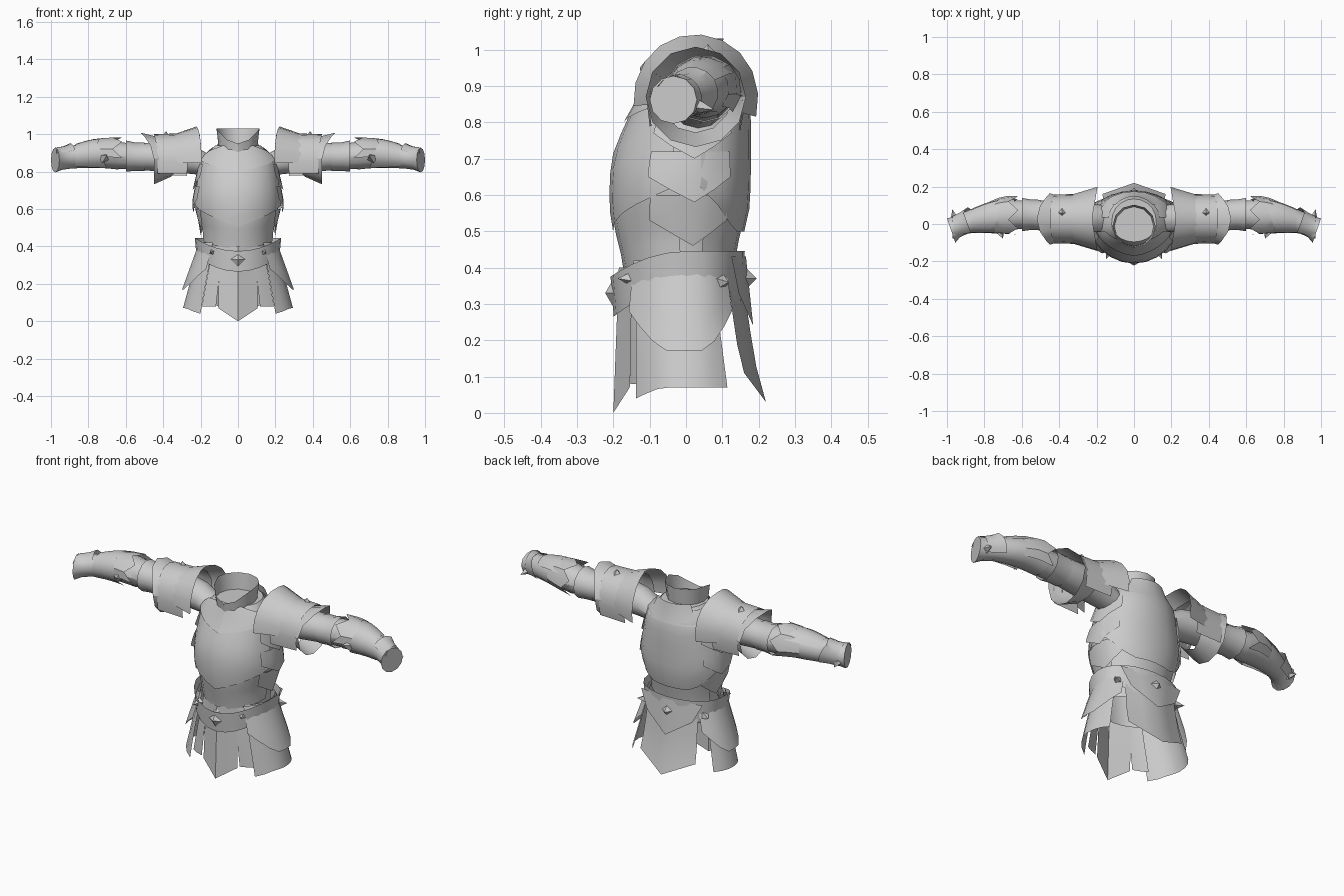
import bpy, bmesh
from math import sin, cos, pi, radians
from mathutils import Vector

cube = bpy.data.objects.get("Cube")
if cube:
    bpy.data.objects.remove(cube)

steel = bpy.data.materials.new("grey steel")
steel.use_nodes = True
GREY = (0.6, 0.6, 0.6, 1)
steel.diffuse_color = GREY
steel.node_tree.nodes["Principled BSDF"].inputs["Base Color"].default_value = GREY


def finish(name, bm, mirror, angle=32):
    bmesh.ops.recalc_face_normals(bm, faces=bm.faces)
    mesh = bpy.data.meshes.new(name)
    bm.to_mesh(mesh)
    bm.free()
    ob = bpy.data.objects.new(name, mesh)
    bpy.context.collection.objects.link(ob)
    mesh.materials.append(steel)
    bpy.ops.object.select_all(action='DESELECT')
    ob.select_set(True)
    bpy.context.view_layer.objects.active = ob
    bpy.ops.object.shade_smooth_by_angle(angle=radians(angle))
    if mirror:
        mod = ob.modifiers.new("Mirror", 'MIRROR')
        mod.use_mirror_merge = False


def sheet(name, point, nu, nv, wrap=False, mirror=False, cap=False):
    """Surface from point(u, v), u around and v along."""
    bm = bmesh.new()
    cols = nu if wrap else nu + 1
    rows = [[bm.verts.new(point(i / nu, j / nv)) for i in range(cols)]
            for j in range(nv + 1)]
    for j in range(nv):
        for i in range(nu):
            k = (i + 1) % cols
            bm.faces.new((rows[j][i], rows[j][k], rows[j + 1][k], rows[j + 1][i]))
    if cap:
        bm.faces.new(rows[-1])
    finish(name, bm, mirror)


def mix(a, b, t):
    return a + (b - a) * t


def look(table, t):
    """Linear lookup in rows of (key, values...)."""
    if t <= table[0][0]:
        return table[0][1:]
    for lo, hi in zip(table, table[1:]):
        if t <= hi[0]:
            f = (t - lo[0]) / (hi[0] - lo[0])
            return [mix(a, b, f) for a, b in zip(lo[1:], hi[1:])]
    return table[-1][1:]


# height, half width, front depth, back depth
BODY = [(.30, .175, .16, .12), (.42, .185, .175, .135), (.5, .19, .195, .15),
        (.55, .21, .203, .163), (.62, .228, .205, .168), (.7, .222, .2, .17),
        (.8, .205, .162, .172), (.87, .198, .125, .165), (.94, .125, .1, .14)]
SKIRT = [(.05, .3, .185, .2), (.25, .245, .185, .155), (.44, .19, .175, .135)]


def around(table, deg, z, grow=1.0):
    """Point on an oval section; zero degrees is the front, 90 the left."""
    rx, front, back = look(table, z)
    a = radians(deg)
    c = cos(a)
    y = -c * front if c > 0 else back * abs(c) ** .85
    return Vector((rx * sin(a) * grow, y * grow, z))


def plate(name, table, d0, d1, top, bottom, grow, nu=8, nv=4, mirror=False, flare=0):
    """Curved plate over a range of angles with shaped top and bottom edges."""
    def point(u, v):
        d = mix(d0, d1, u)
        return around(table, d, mix(bottom(u), top(u), v), grow + flare * (1 - v))
    sheet(name, point, nu, nv, mirror=mirror)


def peak(u):
    return 1 - abs(2 * u - 1)


# Torso
sheet("torso", lambda u, v: around(BODY, 360 * u, mix(.3, .94, v), .96), 20, 14,
      True, cap=True)
plate("breast_plate", BODY, -80, 80, lambda u: .87 - .05 * peak(u),
      lambda u: .62 - .12 * peak(u), 1.03, 10, 6)
plate("belly_plate", BODY, -85, 85, lambda u: .6, lambda u: .43 - .05 * peak(u), 1.0, 10, 4)
plate("back_plate", BODY, 100, 260, lambda u: .93,
      lambda u: .62 - .12 * min(1, 2 * peak(u)), 1.03, 10, 7, flare=.04)
plate("lower_back_plate", BODY, 105, 255, lambda u: .6, lambda u: .42, 1.0, 8, 3)
for i, (top, low, grow) in enumerate([(.84, .7, 1.06), (.72, .58, 1.06), (.6, .46, 1.03)]):
    plate(f"side_plate_{i + 1}", BODY, 62, 128, lambda u: top,
          lambda u: low + .07 - .07 * peak(u), grow, 4, 2, True, .04)

# Collar and neck lapels
def collar_point(u, v):
    a = 2 * pi * u
    front = max(0, cos(a))
    r = mix(.1, .115, v)
    return (r * sin(a), -.012 - r * cos(a),
            mix(.9 - .05 * front, 1.03 - .08 * front ** 2, v))
sheet("collar", collar_point, 12, 2, True)
plate("lapel", BODY, 0, 72, lambda u: .91 + .03 * peak(u), lambda u: .8 + .06 * u,
      1.06, 6, 2, True)
plate("nape_plate", BODY, 130, 230, lambda u: .965, lambda u: .86, 1.05, 6, 2)

# Belt: dips to a point in front and at the back
def belt_point(u, v):
    d = 360 * u
    f, b = max(0, cos(radians(d))) ** 2, max(0, -cos(radians(d))) ** 3
    z = mix(.345 - .08 * f - .06 * b, .445 - .07 * f, v)
    p = around(SKIRT, d, .42, 1.13 + .05 * v)
    return (p.x, p.y, z)
sheet("belt", belt_point, 24, 1, True)

# Skirt panels
def front_panel(u, v):
    s = 2 * u - 1
    return (s * mix(.105, .1, v), -.2 + .045 * abs(s) + .015 * v,
            mix(.07 * abs(s), .4, v))
sheet("front_panel", front_panel, 4, 3)

def back_panel(u, v):
    s = 2 * u - 1
    return (s * mix(.17, .15, v), mix(.22 - .06 * abs(s), .15 - .04 * abs(s), v ** .7),
            mix(.03 + .08 * abs(s), .42, v))
sheet("back_panel", back_panel, 4, 4)

def back_tasset(u, v):
    s = 2 * u - 1
    return (s * mix(.14, .19, v), mix(.185, .165, v) - .04 * abs(s),
            mix(.24 + .09 * abs(s), .43, v))
sheet("back_tasset", back_tasset, 4, 2)
plate("side_panel", SKIRT, 42, 122, lambda u: .42, lambda u: .04 + .03 * min(1, 3 * u),
      1.0, 7, 4, True)
plate("side_tasset", SKIRT, 40, 135, lambda u: .42,
      lambda u: .28 - .11 * min(1, 1.5 * peak(u)), 1.07, 8, 3, True, .05)
plate("front_gap_panel", SKIRT, 26, 46, lambda u: .4, lambda u: .08, .92, 2, 2, True)

# Arms: x, centre y, centre z, radius y, radius z
ARM = [(.15, .03, .83, .07, .06), (.24, .033, .865, .08, .08), (.3, .035, .875, .085, .085),
       (.45, .045, .88, .085, .08),
       (.55, .05, .88, .075, .07), (.63, .05, .885, .08, .075), (.72, .045, .895, .085, .075),
       (.8, .035, .89, .075, .07), (.88, .015, .88, .062, .062), (.94, -.01, .868, .056, .056),
       (1.0, -.035, .862, .065, .066)]


def arm_at(x, deg, grow=1.0):
    """Zero degrees is the top of the arm, 90 its back."""
    cy, cz, ry, rz = look(ARM, x)
    a = radians(deg)
    return Vector((x, cy + ry * grow * sin(a), cz + rz * grow * cos(a)))


def sleeve(name, x0, x1, g0, g1, n, d0=0, d1=360, shape=lambda u: 0, tilt=0):
    """Armour wrapped on the arm; shape shifts the inner edge, tilt angles a closed end."""
    def point(u, v):
        d = mix(d0, d1, u)
        p = arm_at(mix(x0, x1, v), d, mix(g0, g1, v))
        p.x += shape(u) * (1 - v) - tilt * v ** 6 * (1 - sin(radians(d))) / 2
        return p
    closed = d1 - d0 == 360
    sheet(name, point, 12 if closed else 8, n, closed, True, tilt > 0)

sleeve("upper_arm", .15, .66, .97, .97, 6)
sleeve("forearm", .64, 1, 1, 1, 7, tilt=.045)
sleeve("upper_arm_band", .5, .6, 1.02, 1.14, 2)
sleeve("elbow_guard", .67, .78, 1.28, 1.03, 2, -100, 130, lambda u: -.05 * abs(cos(4 * pi * u)))
sleeve("forearm_plate", .7, .87, 1.16, 1.05, 3, -150, 60, lambda u: .05 * peak(u))
sleeve("wrist_plate", .87, .97, 1.12, 1.08, 2, -60, 130, lambda u: .04 * peak(u))

# Shoulder guards
def shoulder(name, x0, x1, r0, r1, d0, d1, dip, slant, nu=10, wrap=False):
    """Arched plate; dip drops the lower corners, slant draws out a top point."""
    def point(u, v):
        d = radians(mix(d0, d1, u))
        r = mix(r0, r1, v)
        top = max(0, cos(d))
        x = mix(x0, x1, v) + slant * v * top ** 2 - .03 * (1 - v) * abs(sin(d))
        drop = dip * max(0, abs(2 * u - 1) - .5)
        return (x, .027 + r * sin(d), .87 + r * cos(d) - drop)
    sheet(name, point, nu, 2, wrap, True)

shoulder("shoulder_guard", .225, .385, .172, .115, -95, 105, .02, 0)
shoulder("shoulder_middle_lame", .3, .43, .135, .13, -110, 115, .07, .02)
shoulder("shoulder_lower_lame", .36, .45, .098, .138, -180, 180, 0, .07, 12, True)

# Studs and spikes
def stud(name, at, toward, size, length, mirror=True):
    bm = bmesh.new()
    bmesh.ops.create_cone(bm, segments=4, radius1=size, radius2=0, depth=length, cap_ends=True)
    turn = Vector((0, 0, 1)).rotation_difference(Vector(toward))
    bmesh.ops.rotate(bm, matrix=turn.to_matrix(), verts=bm.verts)
    bmesh.ops.translate(bm, vec=at, verts=bm.verts)
    finish(name, bm, mirror, 10)

stud("belt_front_stud", (.14, -.165, .37), (.4, -1, 0), .025, .05)
stud("belt_side_stud", (.2, .105, .36), (1, .6, 0), .025, .05)
stud("buckle", (0, -.205, .33), (0, -1, 0), .06, .035, False)
stud("back_buckle", (0, .175, .37), (0, 1, 0), .04, .04, False)
stud("shoulder_stud", (.385, .06, 1.0), (0, 0, 1), .028, .03)
stud("elbow_spike", (.71, -.055, .88), (-.4, -1, .3), .03, .05)
stud("wrist_spike", (.965, .05, .84), (.2, 1, -.2), .025, .06)
